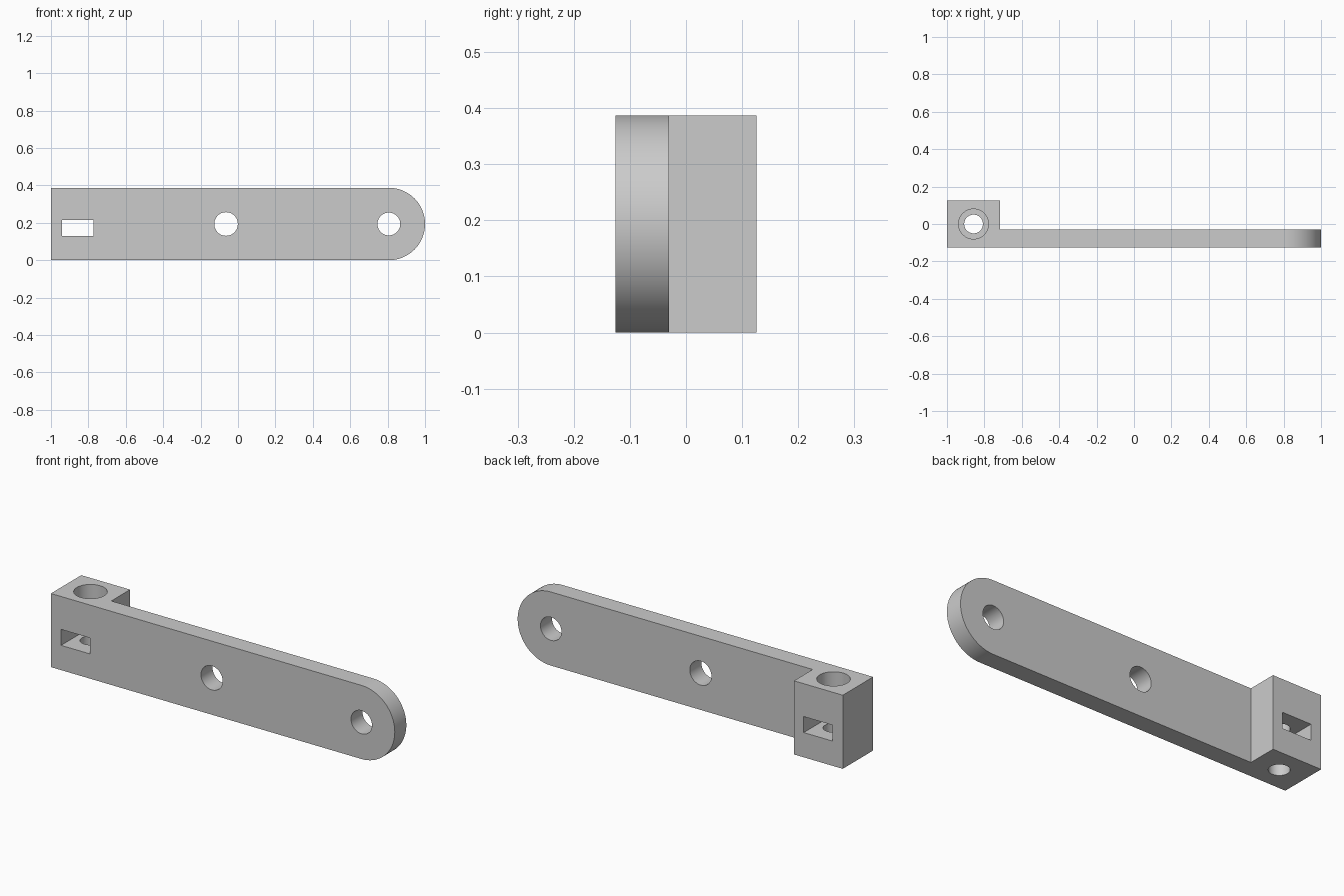
import bpy, bmesh
from math import sin, cos, pi, radians
from mathutils import Matrix

if "Cube" in bpy.data.objects:
    bpy.data.objects.remove(bpy.data.objects["Cube"], do_unlink=True)

HEIGHT = 0.387
R = HEIGHT / 2
FRONT, PLATE_BACK, BLOCK_BACK = -0.126, -0.03, 0.126
BLOCK_X = -0.716
BORE_X = -0.858

grey = bpy.data.materials.new("grey plastic")
grey.use_nodes = True
grey.diffuse_color = (0.6, 0.6, 0.6, 1)
grey.node_tree.nodes["Principled BSDF"].inputs["Base Color"].default_value = (0.6, 0.6, 0.6, 1)


def make_object(name, bm):
    bmesh.ops.recalc_face_normals(bm, faces=bm.faces)
    mesh = bpy.data.meshes.new(name)
    bm.to_mesh(mesh)
    bm.free()
    mesh.materials.append(grey)
    obj = bpy.data.objects.new(name, mesh)
    bpy.context.collection.objects.link(obj)
    return obj


def extrude_back(bm, faces, depth, keep=False):
    out = bmesh.ops.extrude_face_region(bm, geom=faces, use_keep_orig=keep)["geom"]
    verts = [g for g in out if isinstance(g, bmesh.types.BMVert)]
    bmesh.ops.translate(bm, verts=verts, vec=(0, depth, 0))
    return [g for g in out if isinstance(g, bmesh.types.BMFace)]


def cylinder_cutter(name, radius, length, centre, along_y=False):
    bm = bmesh.new()
    bmesh.ops.create_cone(bm, cap_ends=True, segments=64, radius1=radius,
                          radius2=radius, depth=length)
    turn = Matrix.Rotation(radians(90 if along_y else 0), 4, "X")
    bm.transform(Matrix.Translation(centre) @ turn)
    return make_object(name, bm)


def box_cutter(name, size, centre):
    bm = bmesh.new()
    bmesh.ops.create_cube(bm, size=1)
    bm.transform(Matrix.Translation(centre) @ Matrix.Diagonal((*size, 1)))
    return make_object(name, bm)


# Arm: block outline and round-ended plate outline share one edge
bm = bmesh.new()
corner = [bm.verts.new((x, FRONT, z)) for x, z in
          ((-1, 0), (BLOCK_X, 0), (BLOCK_X, HEIGHT), (-1, HEIGHT))]
tip = []
for i in range(49):
    a = -pi / 2 + pi * i / 48
    tip.append(bm.verts.new((1 - R + R * cos(a), FRONT, R + R * sin(a))))
block = bm.faces.new(corner)
plate = bm.faces.new([corner[1], *tip, corner[2]])

# Plate thickness, then the deeper end block
backs = extrude_back(bm, [block, plate], PLATE_BACK - FRONT, keep=True)
block_back = min(backs, key=lambda f: f.calc_center_median().x)
extrude_back(bm, [block_back], BLOCK_BACK - PLATE_BACK)
bmesh.ops.recalc_face_normals(bm, faces=bm.faces)
bmesh.ops.dissolve_limit(bm, angle_limit=radians(0.5), verts=bm.verts, edges=bm.edges)
arm = make_object("bracket_arm", bm)

# Nut slot, stepped upright bore, and the two holes through the plate
cutters = [
    box_cutter("nut_slot_cutter", (0.168, 1, 0.084), (-0.857, 0, 0.172)),
    cylinder_cutter("bolt_bore_cutter", 0.05, 0.45, (BORE_X, 0, 0.125)),
    cylinder_cutter("bolt_head_cutter", 0.08, 0.2, (BORE_X, 0, 0.39)),
    cylinder_cutter("middle_hole_cutter", 0.063, 1, (-0.064, 0, R), True),
    cylinder_cutter("tip_hole_cutter", 0.061, 1, (1 - R, 0, R), True),
]
bpy.ops.object.select_all(action="DESELECT")
arm.select_set(True)
bpy.context.view_layer.objects.active = arm
for cutter in cutters:
    cutter.hide_render = True
    mod = arm.modifiers.new(cutter.name, "BOOLEAN")
    mod.operation = "DIFFERENCE"
    mod.solver = "EXACT"
    mod.object = cutter
    bpy.ops.object.modifier_apply(modifier=mod.name)
    bpy.data.objects.remove(cutter, do_unlink=True)

bpy.ops.object.shade_smooth_by_angle(angle=radians(30))
